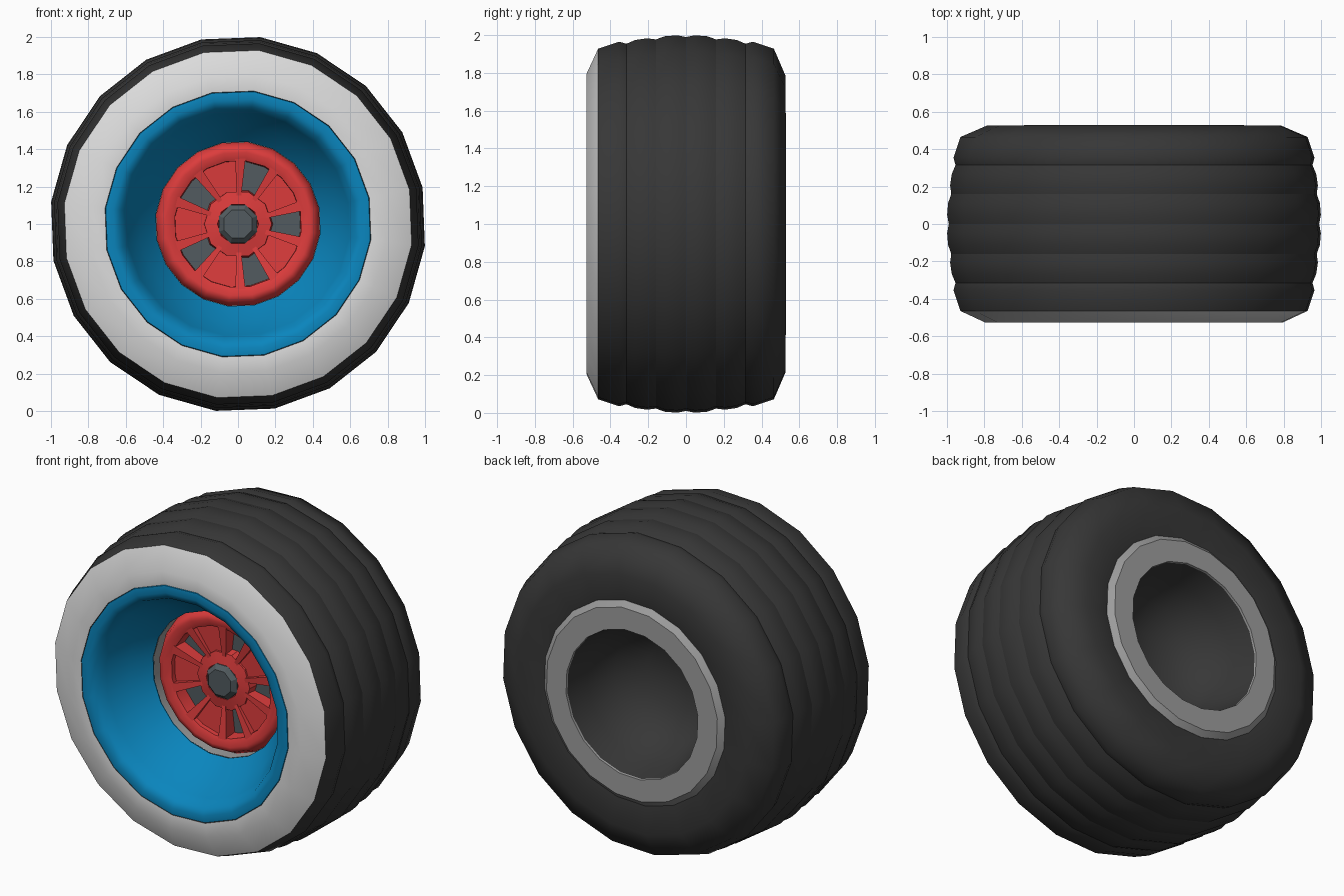
import bpy, bmesh
from math import sin, cos, radians

if "Cube" in bpy.data.objects:
    bpy.data.objects.remove(bpy.data.objects["Cube"])


def material(name, rgb):
    m = bpy.data.materials.new(name)
    m.diffuse_color = (*rgb, 1)
    m.use_nodes = True
    m.node_tree.nodes["Principled BSDF"].inputs["Base Color"].default_value = m.diffuse_color
    return m


RUBBER = material("black_rubber", (0.038, 0.038, 0.038))
WHITE = material("whitewall", (0.72, 0.72, 0.72))
BLUE = material("rim_blue", (0.003, 0.235, 0.51))
RED = material("hub_red", (0.72, 0.045, 0.045))
GREY = material("metal_grey", (0.34, 0.34, 0.34))
SLATE = material("slate", (0.085, 0.105, 0.115))


def finish(bm, name, mats, angle):
    bmesh.ops.remove_doubles(bm, verts=bm.verts, dist=0.0001)
    bmesh.ops.recalc_face_normals(bm, faces=bm.faces)
    me = bpy.data.meshes.new(name)
    bm.to_mesh(me)
    bm.free()
    for m in mats:
        me.materials.append(m)
    me.polygons.foreach_set("use_smooth", [angle != 0] * len(me.polygons))
    if angle > 0:
        me.set_sharp_from_angle(angle=radians(angle))
    ob = bpy.data.objects.new(name, me)
    bpy.context.collection.objects.link(ob)
    return ob


def lathe(name, profile, mats, sides=20, phase=6.8, angle=35, rule=None, creases=()):
    """Spin a closed (radius, y) profile about the wheel axle.
    Angle -1 keeps only the listed profile creases sharp."""
    bm = bmesh.new()
    rings = []
    for k in range(sides):
        t = radians(phase + 360 * k / sides)
        rings.append([bm.verts.new((r * sin(t), y, 1 + r * cos(t))) for r, y in profile])
    n = len(profile)
    for k in range(sides):
        a, b = rings[k], rings[(k + 1) % sides]
        for i in range(n):
            j = (i + 1) % n
            if profile[i][0] == 0 and profile[j][0] == 0:
                continue
            f = bm.faces.new((a[i], a[j], b[j], b[i]))
            if rule:
                f.material_index = rule(i)
        for i in creases:
            bm.edges.get((a[i], b[i])).smooth = False
    return finish(bm, name, mats, angle)


def sectors(name, spans, r0, r1, y0, y1, back, mat):
    """Radial blocks between angle spans, front depth y0 (inner) to y1 (outer)."""
    bm = bmesh.new()
    for a0, a1 in spans:
        def ring(depths):
            return [bm.verts.new((r * cos(radians(a)), y, 1 + r * sin(radians(a))))
                    for (a, r), y in zip(((a0, r0), (a0, r1), (a1, r1), (a1, r0)), depths)]
        f, b = ring((y0, y1, y1, y0)), ring((back,) * 4)
        bm.faces.new(f)
        bm.faces.new(b[::-1])
        for i in range(4):
            j = (i + 1) % 4
            bm.faces.new((f[i], b[i], b[j], f[j]))
    return finish(bm, name, [mat], 0)


# Ribbed tyre with sharp grooves, front sidewall painted white
grooves = [(-0.315, 0.961), (-0.16, 0.984), (0.0, 0.997), (0.16, 0.984), (0.315, 0.961)]
tyre = [(0.705, -0.49), (0.716, -0.521), (0.80, -0.527), (0.935, -0.465), (0.972, -0.355)]
creases = [0, 1, 3]
for (ya, ra), (yb, rb) in zip(grooves, grooves[1:]):
    creases.append(len(tyre))
    tyre.append((ra, ya))
    for u in (0.3, 0.7):
        tyre.append((ra + (rb - ra) * u + 0.013, ya + (yb - ya) * u))
creases.append(len(tyre))
tyre += [(0.961, 0.315), (0.972, 0.355), (0.935, 0.465), (0.79, 0.527), (0.615, 0.50)]
creases.append(len(tyre) - 1)
lathe("tyre", tyre, [RUBBER, WHITE], angle=-1, creases=creases,
      rule=lambda i: 1 if i in (1, 2) else 0)

# Deep blue rim dish with a rounded front lip
lathe("rim_dish", [(0.718, -0.50), (0.712, -0.522), (0.67, -0.527), (0.63, -0.505),
                   (0.60, -0.44), (0.53, -0.31), (0.442, -0.205), (0.455, -0.18),
                   (0.56, -0.28), (0.66, -0.44)], [BLUE], angle=60)

# Grey well holding the hub
lathe("hub_well", [(0.442, -0.20), (0.442, -0.05), (0.0, -0.05), (0.0, -0.03),
                   (0.465, -0.03), (0.455, -0.18)], [GREY])
lathe("hub_backplate", [(0.39, -0.085), (0.0, -0.085), (0.0, -0.052), (0.39, -0.052)], [SLATE])

# Red dished hub: outer ring, ribs, recessed spokes, centre
lathe("hub_ring", [(0.441, -0.07), (0.441, -0.13), (0.415, -0.18), (0.385, -0.188),
                   (0.34, -0.168), (0.335, -0.07)], [RED], angle=60)
windows = [72 * k for k in range(5)]
sectors("hub_ribs", [(w + s - 4.5, w + s + 4.5) for w in windows for s in (-16, 16)],
        0.13, 0.36, -0.142, -0.175, -0.06, RED)
sectors("hub_spokes", [(w + 20, w + 52) for w in windows], 0.13, 0.355, -0.13, -0.14, -0.06, RED)
lathe("hub_centre", [(0.19, -0.06), (0.18, -0.142), (0.11, -0.155), (0.10, -0.06)],
      [RED], sides=10, phase=18, angle=25)

# Octagonal hub cap
lathe("hub_cap", [(0.11, -0.06), (0.11, -0.155), (0.082, -0.18), (0.0, -0.18), (0.0, -0.06)],
      [SLATE], sides=8, phase=22.5, angle=0)

# Rear grey ring and dark hollow
lathe("rear_ring", [(0.625, 0.48), (0.624, 0.502), (0.59, 0.53), (0.455, 0.53), (0.45, 0.48)],
      [GREY], angle=25)
lathe("rear_hollow", [(0.456, 0.527), (0.42, 0.37), (0.35, 0.20), (0.20, 0.10), (0.0, 0.07),
                      (0.0, 0.05), (0.21, 0.08), (0.37, 0.18), (0.44, 0.36), (0.475, 0.50)],
      [RUBBER], angle=60)
